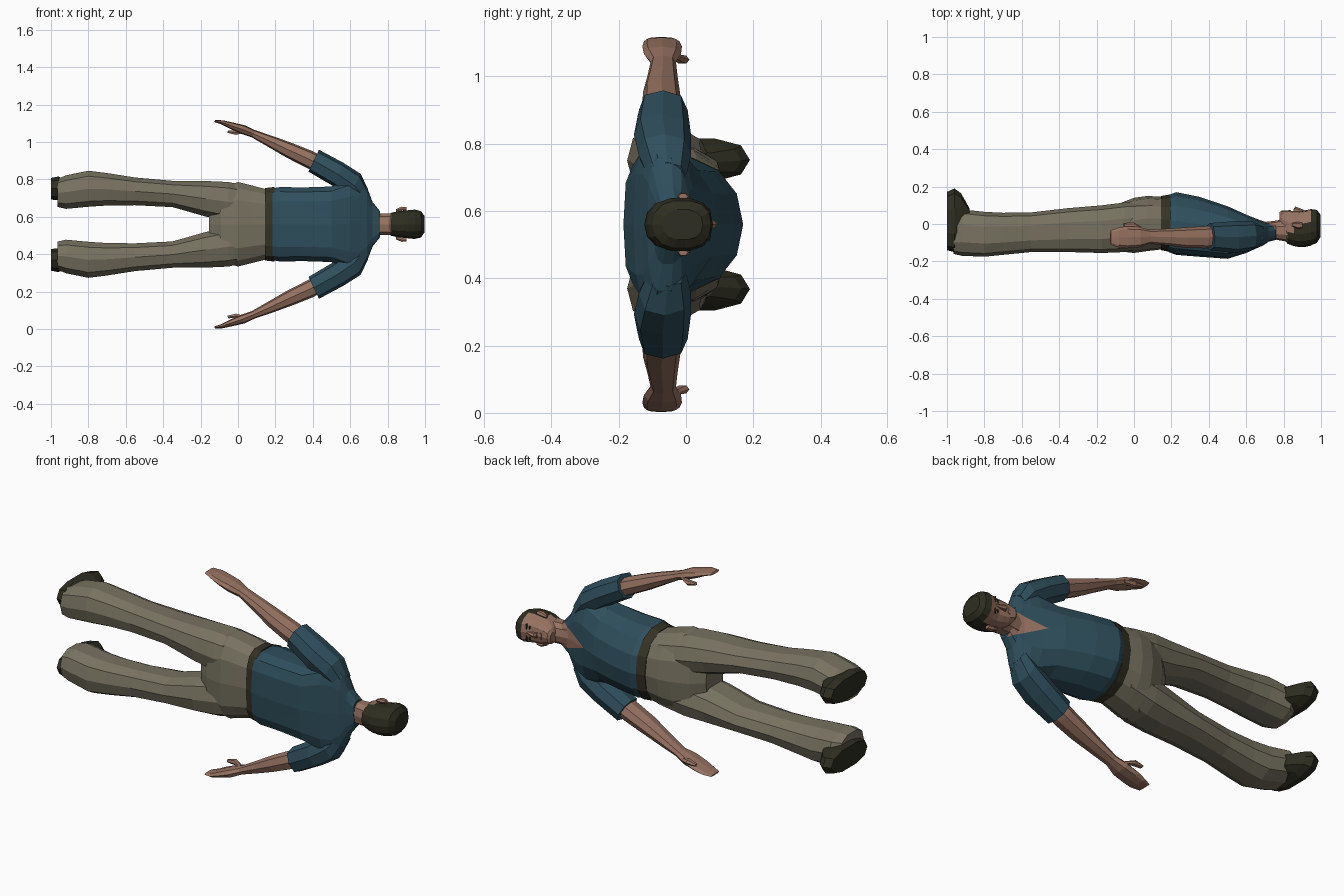
import bpy, bmesh, math
from mathutils import Vector

Z0 = 0.56  # height of the body's mirror plane


def mat(name, rgb):
    m = bpy.data.materials.new(name)
    m.diffuse_color = (*rgb, 1)
    return m


SHIRT = mat("blue shirt", (0.028, 0.078, 0.108))
PANTS = mat("khaki trousers", (0.185, 0.168, 0.118))
SKIN = mat("skin", (0.31, 0.17, 0.12))
DARK = mat("dark hair and shoes", (0.028, 0.027, 0.015))
BELT = mat("belt", (0.035, 0.032, 0.018))


def spow(v, p):
    return math.copysign(abs(v) ** p, v)


def loft(name, rings, mats, sides=10, axis=(0, 1), pf=0.9, pb=0.75, side=1, mid=0.5, edit=None):
    """Skin closed rings (x, z centre, half width, front y, back y) laid along the body."""
    bm = bmesh.new()
    loops = []
    for x, zc, r, yf, yb in rings:
        ym = yb + (yf - yb) * mid
        loop = []
        for i in range(sides):
            a = 2 * math.pi * (i + 0.0) / sides + math.pi / 2
            c, s = math.cos(a), math.sin(a)
            p = pf if s > 0 else pb
            w = r * spow(c, p)
            y = ym + spow(s, p) * ((yf - ym) if s > 0 else (ym - yb))
            z = zc + w * axis[1]
            loop.append(bm.verts.new((x + w * axis[0], y, Z0 + side * (z - Z0))))
        loops.append(loop)
    for a, b in zip(loops, loops[1:]):
        for i in range(sides):
            j = (i + 1) % sides
            bm.faces.new((a[i], a[j], b[j], b[i]))
    bm.faces.new(loops[0])
    bm.faces.new(loops[-1])
    bmesh.ops.recalc_face_normals(bm, faces=bm.faces)
    if edit:
        edit(bm)
    me = bpy.data.meshes.new(name)
    bm.to_mesh(me)
    bm.free()
    for m in mats:
        me.materials.append(m)
    ob = bpy.data.objects.new(name, me)
    bpy.context.collection.objects.link(ob)
    return ob


def center(rows):
    return [(x, Z0, r, f, b) for x, r, f, b in rows]


# Shirt body with an open V neck cut into the chest
def v_neck(bm):
    for s in (1, -1):
        bmesh.ops.bisect_plane(bm, geom=bm.verts[:] + bm.edges[:] + bm.faces[:],
                               plane_co=(0.58, 0, Z0), plane_no=Vector((-0.42 * s, 0, 1)))
    for f in bm.faces:
        c = f.calc_center_median()
        if abs(c.z - Z0) < (c.x - 0.58) * 0.42 and c.y > -0.03:
            f.material_index = 1


loft("shirt_body", center([
    (0.185, 0.195, 0.155, -0.15), (0.225, 0.202, 0.17, -0.165), (0.35, 0.20, 0.145, -0.175),
    (0.50, 0.205, 0.095, -0.186), (0.60, 0.245, 0.05, -0.155), (0.65, 0.245, 0.03, -0.132),
    (0.69, 0.20, 0.015, -0.115), (0.72, 0.12, 0.008, -0.095), (0.76, 0.07, 0.012, -0.085)]),
    [SHIRT, SKIN], sides=14, pf=0.95, pb=0.6, mid=0.4, edit=v_neck)

# Belt and trouser seat
loft("belt", center([(0.145, 0.197, 0.15, -0.14), (0.195, 0.203, 0.158, -0.15)]),
     [BELT], sides=14, pb=0.65, mid=0.4)
loft("trouser_seat", center([
    (0.155, 0.19, 0.145, -0.135), (0.07, 0.212, 0.15, -0.145), (0.0, 0.23, 0.14, -0.155),
    (-0.09, 0.20, 0.105, -0.145), (-0.155, 0.10, 0.05, -0.10)]),
    [PANTS], sides=14, pb=0.7, mid=0.45)

ARM = (0.43, 0.90)  # direction across the slanted arms
for side, tag in ((1, "upper"), (-1, "lower")):
    # Trouser legs and shoes
    loft(tag + "_trouser_leg", [
        (0.10, 0.665, 0.09, 0.12, -0.12), (-0.05, 0.68, 0.11, 0.115, -0.15),
        (-0.17, 0.696, 0.099, 0.10, -0.155), (-0.35, 0.722, 0.073, 0.085, -0.15),
        (-0.55, 0.736, 0.077, 0.062, -0.15), (-0.70, 0.747, 0.09, 0.06, -0.165),
        (-0.80, 0.75, 0.10, 0.065, -0.175), (-0.92, 0.732, 0.093, 0.078, -0.17),
        (-0.965, 0.728, 0.078, 0.05, -0.16)], [PANTS], side=side)
    loft(tag + "_shoe", [
        (-1.0, 0.75, 0.06, 0.172, -0.14), (-0.96, 0.752, 0.066, 0.19, -0.15),
        (-0.925, 0.75, 0.052, 0.165, -0.11), (-0.88, 0.745, 0.042, 0.085, -0.09)],
        [DARK], side=side, pf=0.8)
    # Short sleeve, forearm, hand and thumb
    loft(tag + "_sleeve", [
        (0.675, 0.70, 0.05, 0.0, -0.11), (0.625, 0.765, 0.072, 0.015, -0.14),
        (0.535, 0.827, 0.068, 0.015, -0.155), (0.405, 0.90, 0.065, 0.005, -0.14)],
        [SHIRT], sides=8, axis=ARM, side=side)
    loft(tag + "_forearm", [
        (0.45, 0.872, 0.046, -0.01, -0.125), (0.38, 0.908, 0.047, -0.012, -0.13),
        (0.28, 0.953, 0.042, -0.018, -0.128), (0.18, 1.0, 0.032, -0.025, -0.115),
        (0.08, 1.045, 0.021, -0.03, -0.105)], [SKIN], sides=8, axis=ARM, side=side)
    loft(tag + "_hand", [
        (0.085, 1.043, 0.021, -0.03, -0.105), (0.025, 1.067, 0.025, -0.015, -0.125),
        (-0.04, 1.089, 0.018, -0.012, -0.13), (-0.085, 1.105, 0.012, -0.02, -0.125),
        (-0.125, 1.112, 0.006, -0.035, -0.11)], [SKIN], sides=8, axis=ARM, side=side)
    loft(tag + "_thumb", [
        (0.04, 1.058, 0.01, -0.015, -0.05), (-0.005, 1.05, 0.015, 0.01, -0.028),
        (-0.055, 1.056, 0.008, 0.005, -0.018)], [SKIN], sides=6, axis=ARM, side=side)
    # Ear, eyebrow and eye
    loft(tag + "_ear", [
        (0.845, 0.635, 0.007, 0.005, -0.012), (0.875, 0.643, 0.012, 0.012, -0.026),
        (0.902, 0.643, 0.01, 0.006, -0.022)], [SKIN], sides=6, side=side)
    loft(tag + "_eyebrow", [(0.914, 0.591, 0.018, 0.073, 0.065),
                            (0.921, 0.591, 0.015, 0.073, 0.065)], [DARK], sides=6, side=side)
    loft(tag + "_eye", [(0.897, 0.588, 0.011, 0.071, 0.063),
                        (0.903, 0.588, 0.009, 0.071, 0.063)], [DARK], sides=6, side=side)


# Head with hair over the crown and nape
def hairline(bm):
    for f in bm.faces:
        c = f.calc_center_median()
        if c.x > 0.95 or (c.x > 0.815 and c.y < -0.055 + (c.x - 0.81) * 0.6):
            f.material_index = 1


loft("neck", center([(0.69, 0.062, 0.01, -0.08), (0.76, 0.06, 0.018, -0.084),
                     (0.85, 0.06, 0.035, -0.10)]), [SKIN], sides=10)
loft("head", center([
    (0.778, 0.026, 0.062, 0.0), (0.79, 0.045, 0.073, -0.055), (0.82, 0.063, 0.072, -0.105),
    (0.855, 0.071, 0.07, -0.118), (0.885, 0.074, 0.068, -0.124), (0.912, 0.077, 0.072, -0.123),
    (0.945, 0.08, 0.08, -0.116), (0.978, 0.072, 0.075, -0.10), (0.997, 0.045, 0.05, -0.07)]),
    [SKIN, DARK], sides=14, pf=0.8, pb=0.85, edit=hairline)
loft("nose", center([(0.853, 0.016, 0.078, 0.05), (0.862, 0.014, 0.094, 0.05),
                     (0.912, 0.006, 0.074, 0.05)]), [SKIN], sides=6)
loft("lips", center([(0.826, 0.022, 0.076, 0.055), (0.838, 0.018, 0.076, 0.055)]), [SKIN], sides=6)
